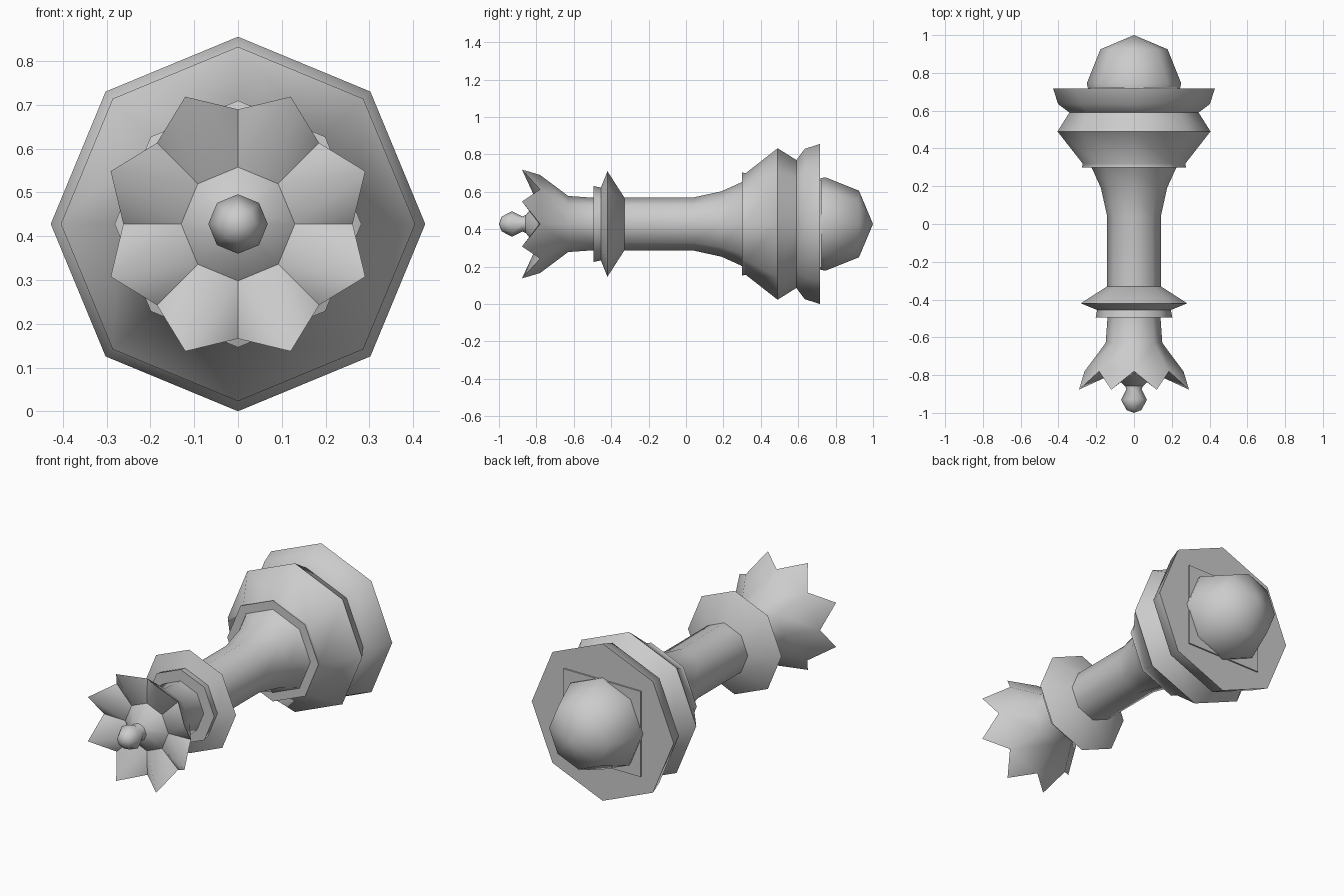
import bpy, bmesh
from math import sin, cos, pi, radians

if "Cube" in bpy.data.objects:
    bpy.data.objects.remove(bpy.data.objects["Cube"])

N = 8          # sides of every turned part
AXIS_Z = 0.428  # height of the lying axis


def point(r, y, step):
    a = 2 * pi * step / N
    return (r * cos(a), y, AXIS_Z + r * sin(a))


def ring(bm, r, y, offset=0.0):
    if r == 0:
        return [bm.verts.new((0, y, AXIS_Z))]
    return [bm.verts.new(point(r, y, i + offset)) for i in range(N)]


def bridge(bm, a, b):
    for i in range(N):
        j = (i + 1) % N
        if len(a) == 1:
            bm.faces.new((a[0], b[j], b[i]))
        elif len(b) == 1:
            bm.faces.new((a[i], a[j], b[0]))
        else:
            bm.faces.new((a[i], a[j], b[j], b[i]))


def finish(name, bm):
    bmesh.ops.recalc_face_normals(bm, faces=bm.faces)
    mesh = bpy.data.meshes.new(name)
    bm.to_mesh(mesh)
    bm.free()
    obj = bpy.data.objects.new(name, mesh)
    bpy.context.collection.objects.link(obj)
    bpy.ops.object.select_all(action='DESELECT')
    obj.select_set(True)
    bpy.context.view_layer.objects.active = obj
    bpy.ops.object.shade_smooth_by_angle(angle=radians(62))
    return obj


def lathe(name, profile):
    bm = bmesh.new()
    rings = [ring(bm, r, y) for r, y in profile]
    for a, b in zip(rings, rings[1:]):
        bridge(bm, a, b)
    return finish(name, bm)


# Finial ball on the crown
lathe("finial", [(0, -1.0), (0.04, -0.985), (0.068, -0.93), (0.04, -0.875),
                 (0.06, -0.83), (0, -0.80)])

# Crown: flared neck, eight pointed tips, hollow mouth rising to the finial
bm = bmesh.new()
back = ring(bm, 0.14, -0.49)
neck = ring(bm, 0.15, -0.63)
valley = ring(bm, 0.262, -0.78)
tips = ring(bm, 0.315, -0.877, 0.5)
inner = ring(bm, 0.13, -0.785)
top = ring(bm, 0.045, -0.86)
bridge(bm, back, neck)
bridge(bm, neck, valley)
for i in range(N):
    j = (i + 1) % N
    bm.faces.new((valley[i], valley[j], tips[i]))
    bm.faces.new((valley[i], tips[i], inner[i]))
    bm.faces.new((tips[i], inner[j], inner[i]))
    bm.faces.new((tips[i], valley[j], inner[j]))
bridge(bm, inner, top)
bm.faces.new(top)
bm.faces.new(back)
finish("crown", bm)

# Collar under the crown
lathe("collar", [(0, -0.495), (0.203, -0.495), (0.195, -0.455),
                 (0.282, -0.42), (0.142, -0.33), (0, -0.33)])

# Slender stem flaring into the base
lathe("stem", [(0, -0.34), (0.142, -0.34), (0.142, 0.04), (0.175, 0.19),
               (0.22, 0.29), (0.24, 0.32), (0, 0.32)])

# Wide moulded base
lathe("base", [(0, 0.30), (0.275, 0.30), (0.272, 0.32), (0.405, 0.49),
               (0.342, 0.59), (0.402, 0.635), (0.428, 0.717), (0, 0.717)])

# Square plate whose corners peek out round the dome
bpy.ops.mesh.primitive_cube_add(size=1, location=(0, 0.71, AXIS_Z))
plate = bpy.context.object
plate.name = "base_plate"
plate.scale = (0.466, 0.03, 0.466)

# Rounded dome on the underside
lathe("base_dome", [(0, 0.70), (0.24, 0.70), (0.25, 0.745),
                    (0.178, 0.925), (0, 1.0)])
